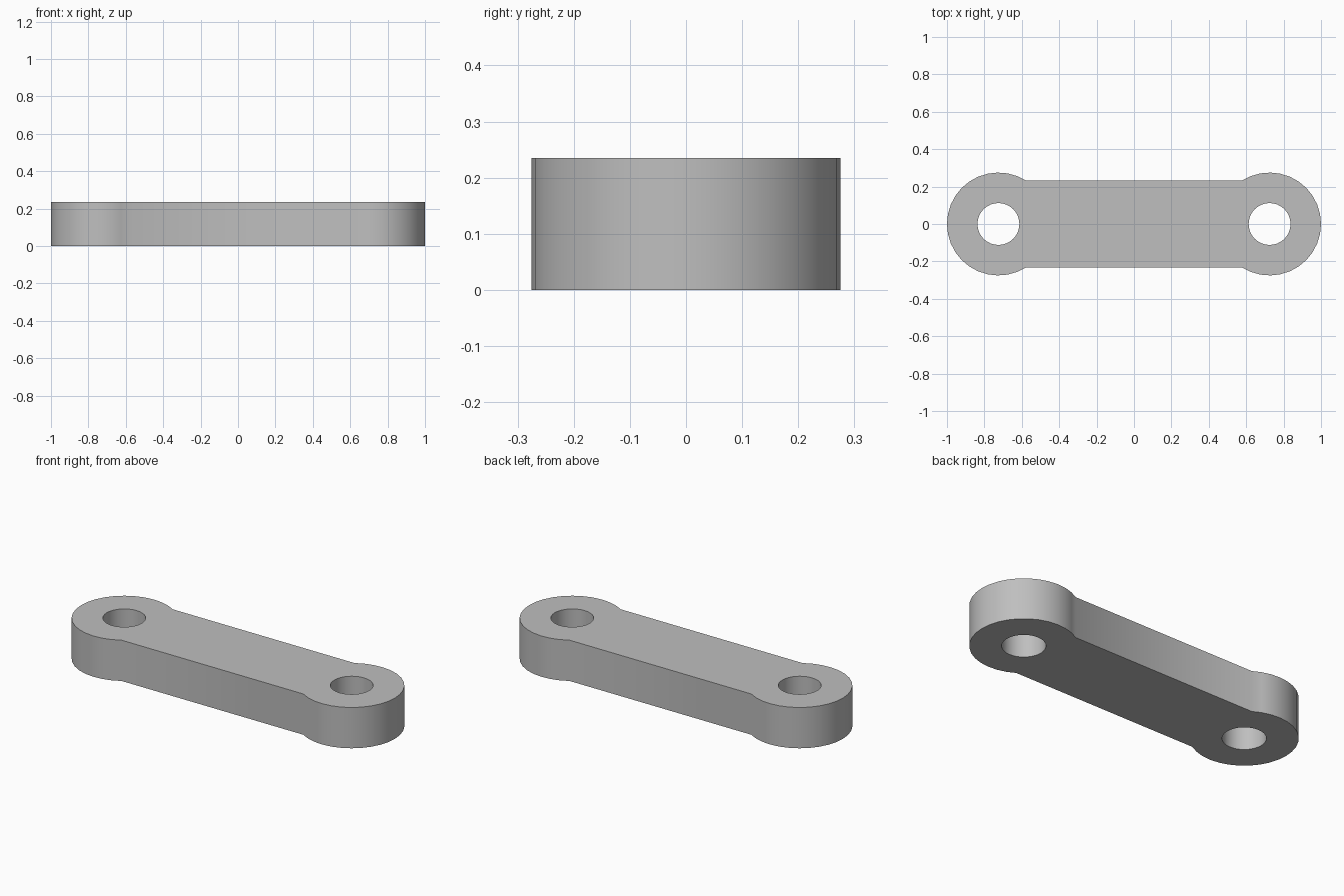
import bpy, bmesh, math

cube = bpy.data.objects.get("Cube")
if cube:
    bpy.data.objects.remove(cube, do_unlink=True)

HEIGHT = 0.235
EYE_X = 0.725        # distance of each pin hole from the middle
EYE_R = 0.275
HOLE_R = 0.112
BAR_HALF = 0.233     # half width of the straight bar


def arc(cx, radius, start, end, steps):
    return [(cx + radius * math.cos(start + (end - start) * i / steps),
             radius * math.sin(start + (end - start) * i / steps))
            for i in range(steps + 1)]


# Outline: two round eyes joined by a slightly narrower bar
a = math.asin(BAR_HALF / EYE_R)
sweep = math.pi - a
outline = (arc(EYE_X, EYE_R, -sweep, sweep, 22)
           + arc(-EYE_X, EYE_R, a, 2 * math.pi - a, 22))
holes = [arc(s * EYE_X, HOLE_R, 0, 2 * math.pi, 32)[:-1] for s in (-1, 1)]

# Fill the outline around the holes and raise it into a plate
bm = bmesh.new()
for loop in [outline] + holes:
    verts = [bm.verts.new((x, y, 0)) for x, y in loop]
    for i, v in enumerate(verts):
        bm.edges.new((v, verts[(i + 1) % len(verts)]))
bmesh.ops.triangle_fill(bm, use_beauty=True, use_dissolve=False, edges=bm.edges[:])
solid = bmesh.ops.extrude_face_region(bm, geom=bm.faces[:], use_keep_orig=True)
raised = [g for g in solid["geom"] if isinstance(g, bmesh.types.BMVert)]
bmesh.ops.translate(bm, vec=(0, 0, HEIGHT), verts=raised)
bmesh.ops.recalc_face_normals(bm, faces=bm.faces[:])
mesh = bpy.data.meshes.new("link_arm")
bm.to_mesh(mesh)
bm.free()

# Plain grey metal
color = (0.52, 0.52, 0.52, 1)
mat = bpy.data.materials.new("grey_metal")
mat.use_nodes = True
mat.diffuse_color = color
for node in mat.node_tree.nodes:
    if node.type == "BSDF_PRINCIPLED":
        node.inputs["Base Color"].default_value = color
mesh.materials.append(mat)

link = bpy.data.objects.new("link_arm", mesh)
bpy.context.collection.objects.link(link)

# Smooth round walls, sharp rims
bpy.ops.object.select_all(action="DESELECT")
link.select_set(True)
bpy.context.view_layer.objects.active = link
bpy.ops.object.shade_smooth_by_angle(angle=math.radians(45))
